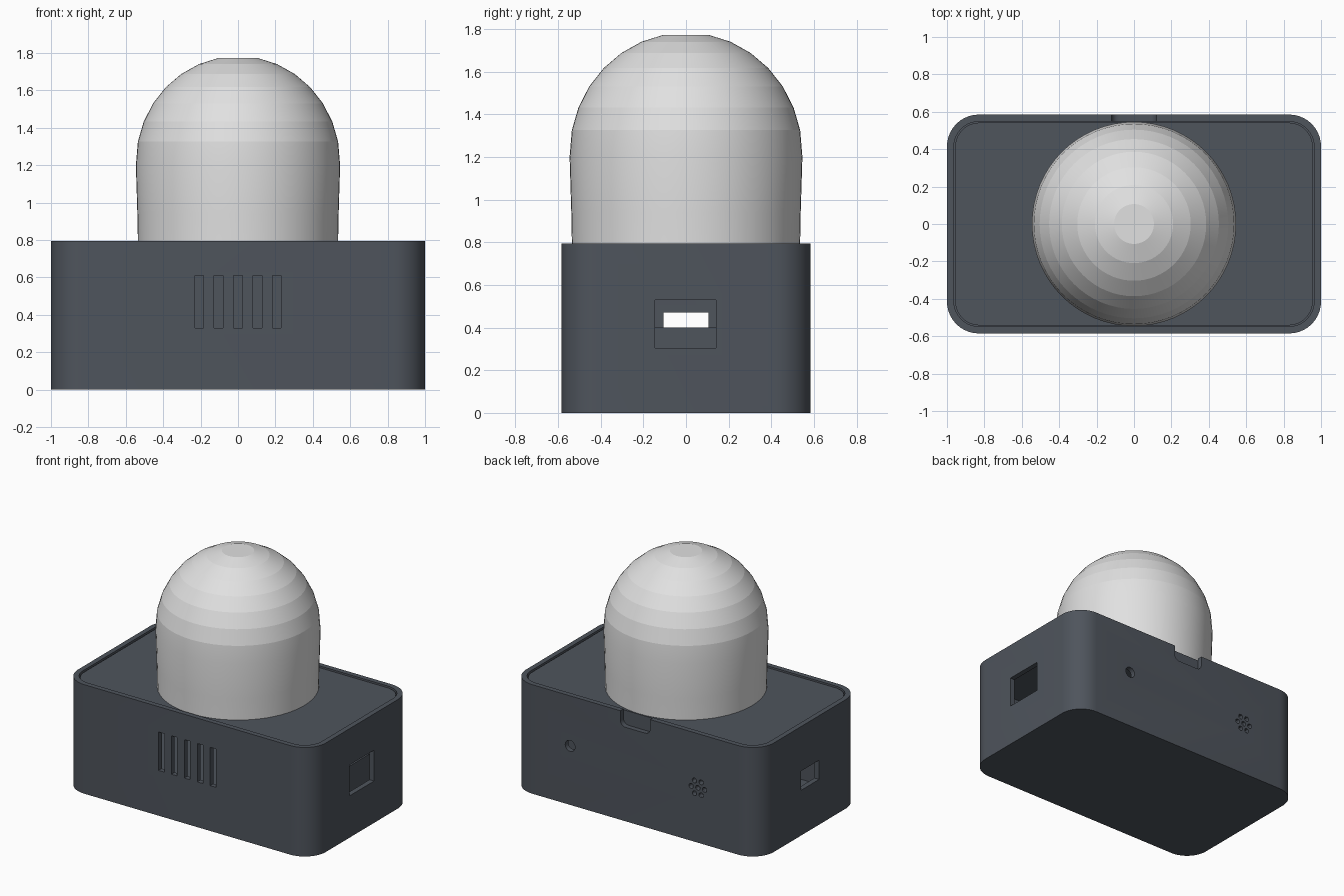
import bpy, bmesh, math
from mathutils import Matrix

if "Cube" in bpy.data.objects:
    bpy.data.objects.remove(bpy.data.objects["Cube"])


def material(name, color):
    m = bpy.data.materials.new(name)
    m.use_nodes = True
    m.diffuse_color = (*color, 1)
    m.node_tree.nodes["Principled BSDF"].inputs["Base Color"].default_value = (*color, 1)
    return m


CHARCOAL = material("charcoal plastic", (0.077, 0.089, 0.108))
WHITE = material("frosted white", (0.75, 0.75, 0.75))


def finish(bm, name, mat, angle=30):
    bmesh.ops.recalc_face_normals(bm, faces=bm.faces[:])
    me = bpy.data.meshes.new(name)
    bm.to_mesh(me)
    bm.free()
    me.materials.append(mat)
    ob = bpy.data.objects.new(name, me)
    bpy.context.collection.objects.link(ob)
    shade(me, angle)
    return ob


def shade(me, angle):
    me.shade_smooth()
    me.set_sharp_from_angle(angle=math.radians(angle))


def rounded_prism(name, hx, hy, r, z0, z1, turn=None, segs=10):
    """Rounded rectangle swept from z0 to z1, optionally transformed."""
    bm = bmesh.new()
    verts = []
    for k, (sx, sy) in enumerate([(1, 1), (-1, 1), (-1, -1), (1, -1)]):
        for i in range(segs + 1):
            a = math.pi / 2 * (k + i / segs)
            verts.append(bm.verts.new((sx * (hx - r) + r * math.cos(a),
                                       sy * (hy - r) + r * math.sin(a), z0)))
    base = bm.faces.new(verts)
    top = bmesh.ops.extrude_face_region(bm, geom=[base])["geom"]
    bmesh.ops.translate(bm, verts=[v for v in top if isinstance(v, bmesh.types.BMVert)],
                        vec=(0, 0, z1 - z0))
    if turn:
        bmesh.ops.transform(bm, matrix=turn, verts=bm.verts[:])
    return finish(bm, name, CHARCOAL)


def block(name, x0, x1, y0, y1, z0, z1):
    bm = bmesh.new()
    bmesh.ops.create_cube(bm, size=1)
    bmesh.ops.scale(bm, vec=(x1 - x0, y1 - y0, z1 - z0), verts=bm.verts[:])
    bmesh.ops.translate(bm, vec=((x0 + x1) / 2, (y0 + y1) / 2, (z0 + z1) / 2), verts=bm.verts[:])
    return finish(bm, name, CHARCOAL)


def back_hole(x, z, r, segs):
    bm = bmesh.new()
    bmesh.ops.create_cone(bm, cap_ends=True, segments=segs, radius1=r, radius2=r, depth=0.2,
                          matrix=Matrix.Translation((x, 0.58, z)) @ Matrix.Rotation(math.pi / 2, 4, 'X'))
    return finish(bm, "hole_cutter", CHARCOAL)


# Case shell and everything cut out of it
case = rounded_prism("case", 1, 0.585, 0.17, 0, 0.795)
cutters = [rounded_prism("cavity_cutter", 0.963, 0.548, 0.135, 0.04, 0.9)]
for i in range(-2, 3):  # front vent slots
    x = i * 0.104
    cutters.append(block("slot_cutter", x - 0.023, x + 0.023, -0.7, -0.5, 0.33, 0.61))
cutters.append(block("port_cutter", 0.9, 1.1, -0.145, 0.14, 0.305, 0.53))
cutters.append(block("switch_cutter", -1.1, -0.9, -0.105, 0.105, 0.33, 0.47))
cutters.append(back_hole(0.525, 0.43, 0.04, 24))
cutters.append(back_hole(-0.505, 0.4, 0.018, 12))  # sound holes
for i in range(6):
    a = i * math.pi / 3
    cutters.append(back_hole(-0.505 + 0.054 * math.cos(a), 0.4 + 0.054 * math.sin(a), 0.018, 12))
upright = Matrix.Translation((0, 0.6, 0.785)) @ Matrix.Rotation(math.pi / 2, 4, 'X')
cutters.append(rounded_prism("notch_cutter", 0.12, 0.1, 0.04, -0.05, 0.07, upright, 5))

for c in cutters:
    c.hide_render = True
    mod = case.modifiers.new("cut", 'BOOLEAN')
    mod.operation = 'DIFFERENCE'
    mod.solver = 'EXACT'
    mod.object = c
evaluated = case.evaluated_get(bpy.context.evaluated_depsgraph_get())
cut_mesh = bpy.data.meshes.new_from_object(evaluated)
case.modifiers.clear()
case.data = cut_mesh
shade(cut_mesh, 30)
for c in cutters:
    bpy.data.objects.remove(c)

# Lid set slightly below the rim
rounded_prism("lid", 0.956, 0.542, 0.13, 0.675, 0.785)

# Block behind the side port
block("inner_block", 0.45, 0.85, -0.3, 0.3, 0.04, 0.4)

# Dome: slightly flared skirt, then stepped spherical bands up to a flat cap
profile = [(0.535, 0.78), (0.538, 0.94), (0.546, 1.2)]
for i in range(1, 8):
    a = math.radians(11.25 * i)
    profile.append((0.546 * math.cos(a), 1.215 + 0.569 * math.sin(a)))
SIDES = 64
bm = bmesh.new()
rings = [[bm.verts.new((r * math.cos(2 * math.pi * k / SIDES), r * math.sin(2 * math.pi * k / SIDES), z))
          for k in range(SIDES)] for r, z in profile]
for lo, hi in zip(rings, rings[1:]):
    for k in range(SIDES):
        n = (k + 1) % SIDES
        bm.faces.new((lo[k], lo[n], hi[n], hi[k]))
bm.faces.new(rings[-1])
bm.faces.new(rings[0])
finish(bm, "dome", WHITE, 7)
